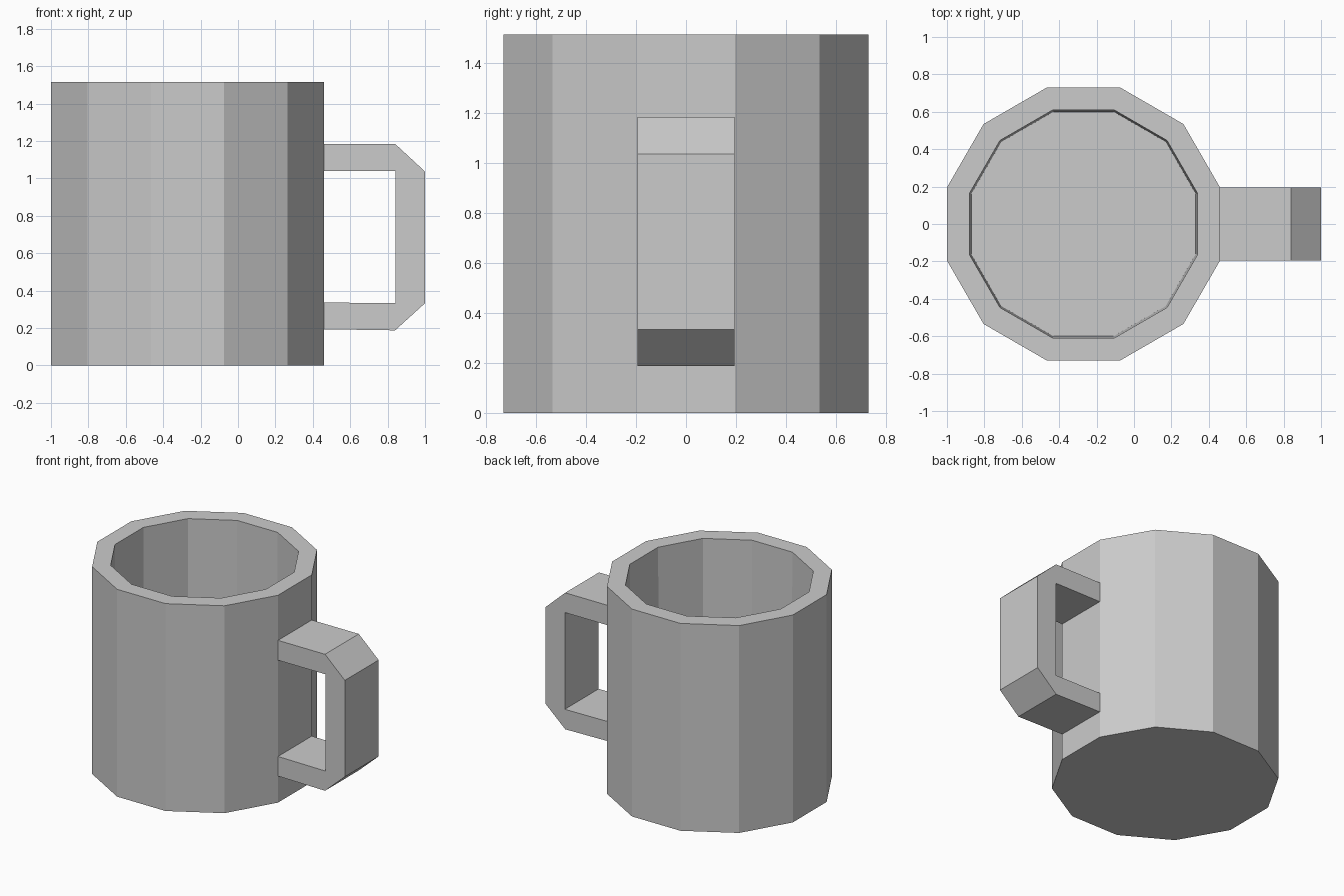
import bpy, bmesh, math
from mathutils import Vector

cube = bpy.data.objects.get("Cube")
if cube:
    bpy.data.objects.remove(cube, do_unlink=True)

SIDES = 12
CENTRE_X = -0.27
HEIGHT = 1.515

grey = bpy.data.materials.new("plain grey")
grey.use_nodes = True
colour = (0.6, 0.6, 0.6, 1)
grey.diffuse_color = colour
grey.node_tree.nodes["Principled BSDF"].inputs["Base Color"].default_value = colour


def finish(name, bm):
    bmesh.ops.recalc_face_normals(bm, faces=bm.faces)
    mesh = bpy.data.meshes.new(name)
    bm.to_mesh(mesh)
    bm.free()
    mesh.materials.append(grey)
    obj = bpy.data.objects.new(name, mesh)
    bpy.context.collection.objects.link(obj)
    return obj


def ring(bm, apothem, z):
    """Ring of vertices with flat sides facing +x and -x."""
    radius = apothem / math.cos(math.pi / SIDES)
    angles = [(i + 0.5) * math.tau / SIDES for i in range(SIDES)]
    return [bm.verts.new((CENTRE_X + radius * math.cos(a), radius * math.sin(a), z))
            for a in angles]


# Cup: outer wall, rim, slightly tapered inner wall, floor
bm = bmesh.new()
rings = [ring(bm, a, z) for a, z in
         [(0.73, 0), (0.73, HEIGHT), (0.61, HEIGHT), (0.6, 0.12)]]
for low, high in zip(rings, rings[1:]):
    for i in range(SIDES):
        j = (i + 1) % SIDES
        bm.faces.new((low[i], low[j], high[j], high[i]))
bm.faces.new(rings[0])
bm.faces.new(rings[-1])
finish("cup", bm)

# Handle: chamfered bracket profile extruded across, ends sunk into the wall
profile = [(0.44, 1.185), (0.84, 1.185), (1, 1.037), (1, 0.333), (0.84, 0.188), (0.44, 0.194),
           (0.44, 0.337), (0.843, 0.333), (0.843, 1.04), (0.44, 1.04)]
bm = bmesh.new()
side = bm.faces.new([bm.verts.new((x, -0.195, z)) for x, z in profile])
extruded = bmesh.ops.extrude_face_region(bm, geom=[side], use_keep_orig=True)
moved = [g for g in extruded["geom"] if isinstance(g, bmesh.types.BMVert)]
bmesh.ops.translate(bm, verts=moved, vec=Vector((0, 0.39, 0)))
finish("handle", bm)
